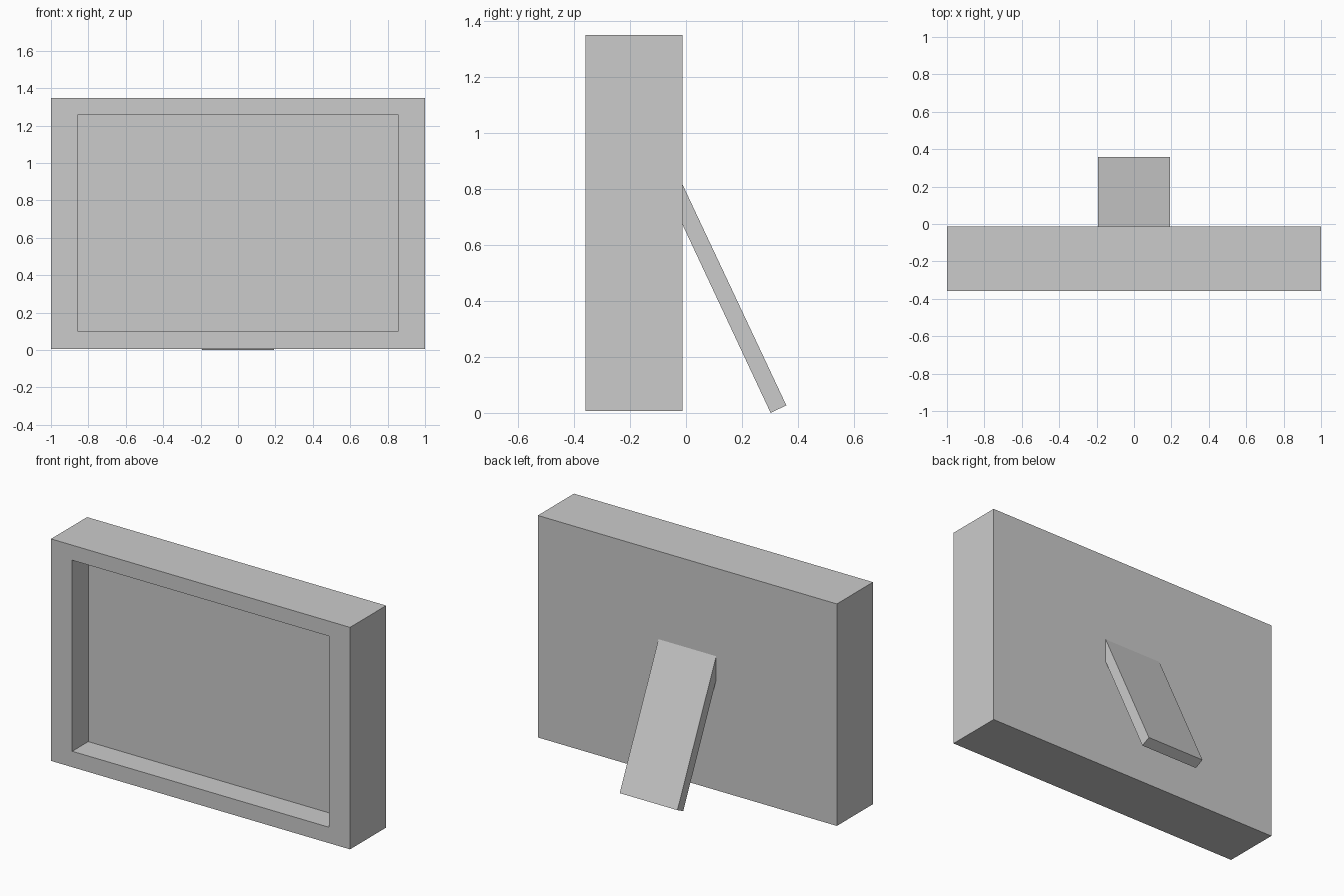
import bpy, bmesh
from mathutils import Vector

if "Cube" in bpy.data.objects:
    bpy.data.objects.remove(bpy.data.objects["Cube"])


def finish(bm, name):
    bmesh.ops.recalc_face_normals(bm, faces=bm.faces)
    mesh = bpy.data.meshes.new(name)
    bm.to_mesh(mesh)
    bm.free()
    obj = bpy.data.objects.new(name, mesh)
    bpy.context.collection.objects.link(obj)
    return obj


def ring(bm, half_w, z0, z1, y):
    """Rectangle of vertices facing the front."""
    return [bm.verts.new((x, y, z)) for x, z in
            ((-half_w, z0), (half_w, z0), (half_w, z1), (-half_w, z1))]


# Picture frame: back panel, outer walls, front border, recess walls, picture face
bm = bmesh.new()
loops = [ring(bm, 1.0, 0.006, 1.348, -0.013),
         ring(bm, 1.0, 0.006, 1.348, -0.358),
         ring(bm, 0.858, 0.102, 1.257, -0.358),
         ring(bm, 0.858, 0.102, 1.257, -0.205)]
bm.faces.new(loops[0])
for a, b in zip(loops, loops[1:]):
    for i in range(4):
        j = (i + 1) % 4
        bm.faces.new((a[i], a[j], b[j], b[i]))
bm.faces.new(loops[-1])
finish(bm, "picture_frame")

# Easel leg: slanted side profile (y, z) extruded across x, meeting the back panel
profile = [(-0.013, 0.816), (-0.013, 0.673), (0.302, 0.0), (0.358, 0.027)]
half = 0.193
bm = bmesh.new()
side = bm.faces.new([bm.verts.new((-half, y, z)) for y, z in profile])
geom = bmesh.ops.extrude_face_region(bm, geom=[side], use_keep_orig=True)["geom"]
bmesh.ops.translate(bm, vec=Vector((2 * half, 0, 0)),
                    verts=[g for g in geom if isinstance(g, bmesh.types.BMVert)])
finish(bm, "easel_leg")
